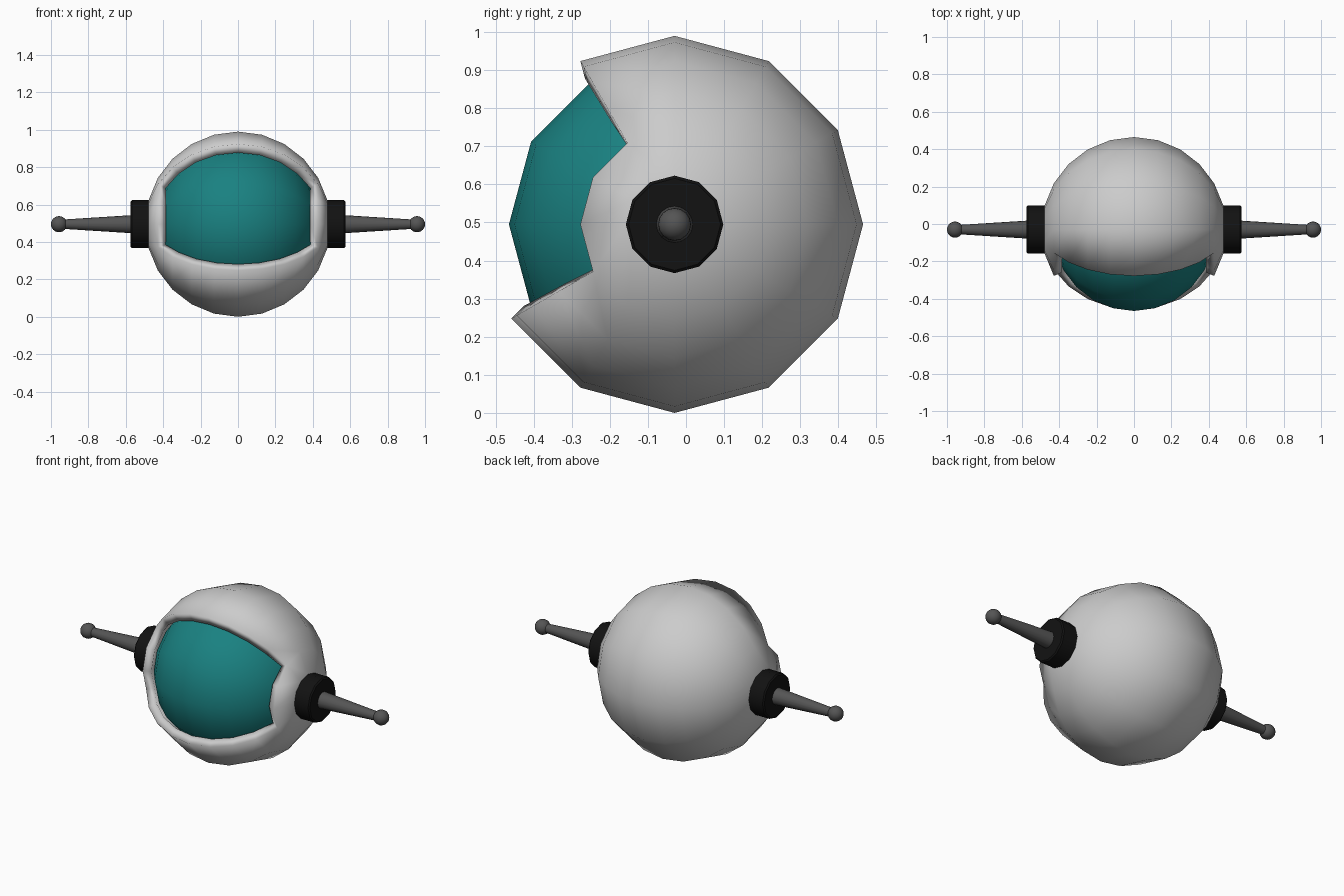
import bpy, bmesh
from math import pi, atan2, radians
from mathutils import Matrix

if "Cube" in bpy.data.objects:
    bpy.data.objects.remove(bpy.data.objects["Cube"])

CENTRE = (0, -0.03, 0.495)


def material(name, rgb):
    m = bpy.data.materials.new(name)
    m.diffuse_color = (*rgb, 1)
    m.use_nodes = True
    m.node_tree.nodes["Principled BSDF"].inputs["Base Color"].default_value = m.diffuse_color
    return m


def finish(name, bm, mat=None, mods=()):
    me = bpy.data.meshes.new(name)
    bm.to_mesh(me)
    bm.free()
    ob = bpy.data.objects.new(name, me)
    ob.location = CENTRE
    bpy.context.collection.objects.link(ob)
    if mat:
        me.materials.append(mat)
    for kind, settings in mods:
        mod = ob.modifiers.new(kind.title(), kind)
        for k, v in settings.items():
            setattr(mod, k, v)
    bpy.ops.object.select_all(action='DESELECT')
    ob.select_set(True)
    bpy.context.view_layer.objects.active = ob
    bpy.ops.object.shade_smooth_by_angle(angle=radians(35))
    return ob


def sphere(radius, u=12, v=12, x=0):
    # poles lie on the x axis
    bm = bmesh.new()
    bmesh.ops.create_uvsphere(bm, u_segments=u, v_segments=v, radius=radius,
                              matrix=Matrix.Translation((x, 0, 0)) @ Matrix.Rotation(pi / 2, 4, 'Y'))
    return bm


def cone(x0, x1, r0, r1, sides):
    bm = bmesh.new()
    bmesh.ops.create_cone(bm, cap_ends=True, segments=sides, radius1=r0, radius2=r1, depth=x1 - x0,
                          matrix=Matrix.Translation(((x0 + x1) / 2, 0, 0)) @ Matrix.Rotation(pi / 2, 4, 'Y'))
    return bm


teal = material("teal", (0.01, 0.22, 0.22))
black = material("black", (0.006, 0.006, 0.006))
dark = material("dark_grey", (0.09, 0.09, 0.09))
mirror = ('MIRROR', {})

# helmet shell with the face opening cut out of its grid
bm = sphere(0.495)
opening = []
for f in bm.faces:
    c = f.calc_center_median()
    angle = atan2(c.z, c.y) % (2 * pi)
    if abs(c.x) < 0.42 and radians(120) < angle < radians(210):
        opening.append(f)
bmesh.ops.delete(bm, geom=opening, context='FACES')
finish("helmet_shell", bm, None, [('SOLIDIFY', {'thickness': 0.048, 'offset': -1})])

# inner visor ball
finish("visor", sphere(0.435), teal)

# ear discs with a slightly softened outer rim
bm = cone(0.44, 0.575, 0.128, 0.128, 12)
rim = [e for e in bm.edges if all(v.co.x > 0.57 for v in e.verts)]
bmesh.ops.bevel(bm, geom=rim, offset=0.007, segments=1, affect='EDGES')
finish("ear_discs", bm, black, [mirror])

# tapered antennae and tip balls
finish("antennae", cone(0.54, 0.95, 0.05, 0.024, 16), dark, [mirror])
finish("antenna_tips", sphere(0.043, 16, 12, 0.957), dark, [mirror])
